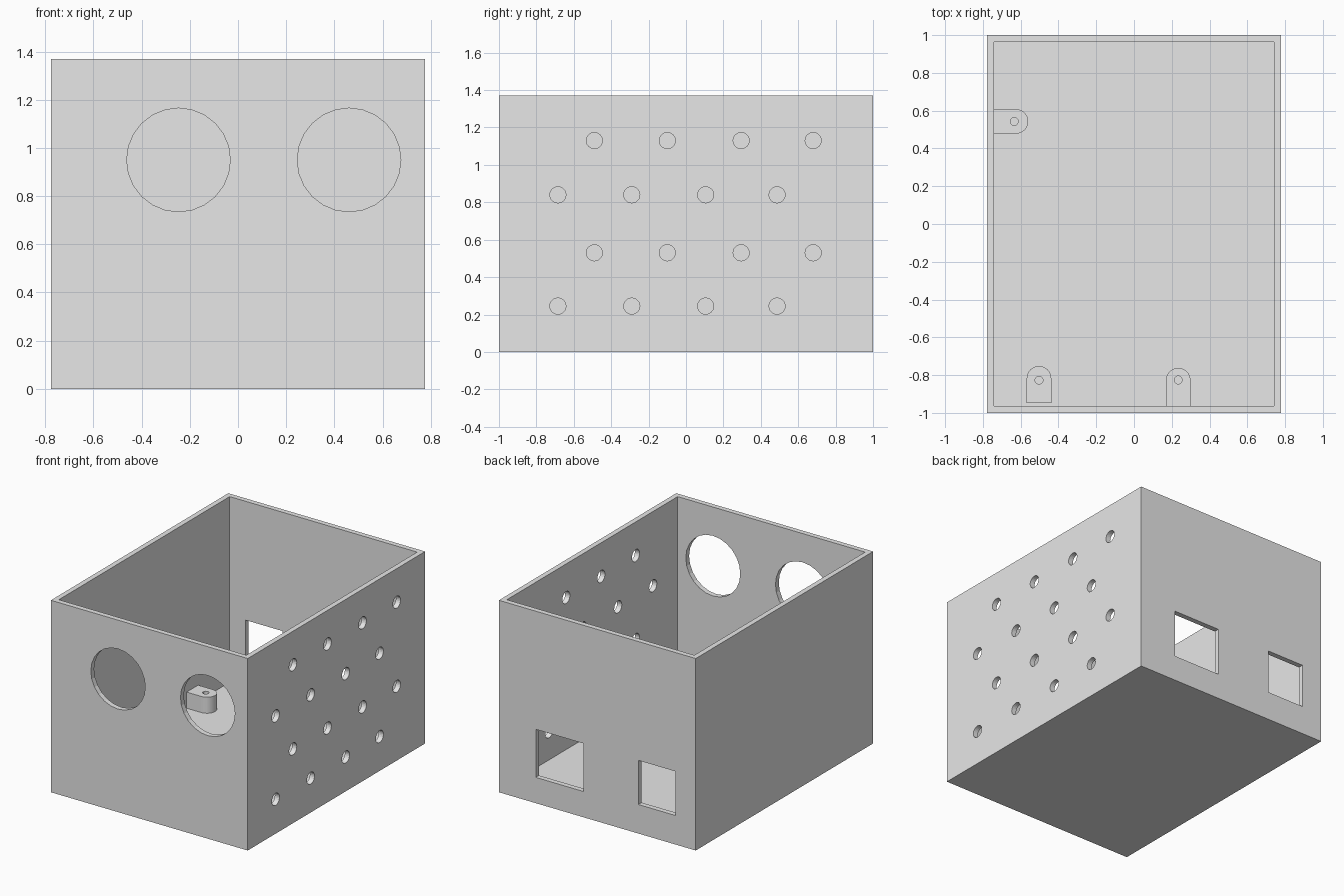
import bpy
import math
from mathutils import Vector

cube = bpy.data.objects.get("Cube")
if cube:
    bpy.data.objects.remove(cube, do_unlink=True)

grey = bpy.data.materials.new("light_grey_plastic")
grey.use_nodes = True
grey.diffuse_color = (0.8, 0.8, 0.8, 1)
grey.node_tree.nodes["Principled BSDF"].inputs["Base Color"].default_value = (0.8, 0.8, 0.8, 1)

HALF_X, HALF_Y, HEIGHT = 0.777, 1.0, 1.37
WALL, FLOOR = 0.037, 0.045
TAB_TOP, TAB_RADIUS = 0.16, 0.065


def box(name, low, high):
    """Axis-aligned block between two corners."""
    low, high = Vector(low), Vector(high)
    bpy.ops.mesh.primitive_cube_add(size=1)
    obj = bpy.context.object
    obj.name = name
    for v in obj.data.vertices:
        v.co = (low + high) / 2 + v.co * (high - low)
    obj.data.materials.append(grey)
    return obj


def rod(name, centre, radius, length, axis="Z", sides=24):
    """Cylinder along one axis."""
    turn = {"X": (0, math.pi / 2, 0), "Y": (math.pi / 2, 0, 0), "Z": (0, 0, 0)}[axis]
    bpy.ops.mesh.primitive_cylinder_add(vertices=sides, radius=radius, depth=length,
                                        location=centre, rotation=turn)
    obj = bpy.context.object
    obj.name = name
    obj.data.materials.append(grey)
    return obj


def combine(target, tool, operation="DIFFERENCE"):
    """Apply a boolean and discard the tool."""
    tool.hide_render = True
    mod = target.modifiers.new(operation.title(), "BOOLEAN")
    mod.operation = operation
    mod.solver = "EXACT"
    mod.object = tool
    bpy.ops.object.select_all(action="DESELECT")
    bpy.context.view_layer.objects.active = target
    target.select_set(True)
    bpy.ops.object.modifier_apply(modifier=mod.name)
    bpy.data.objects.remove(tool, do_unlink=True)


# Open-topped case
case = box("case", (-HALF_X, -HALF_Y, 0), (HALF_X, HALF_Y, HEIGHT))
combine(case, box("cavity", (WALL - HALF_X, WALL - HALF_Y, FLOOR),
                  (HALF_X - WALL, HALF_Y - WALL, HEIGHT + 0.2)))

# Two large round openings in the front wall
for x in (-0.247, 0.461):
    combine(case, rod("front_opening", (x, -HALF_Y, 0.95), 0.215, 0.2, "Y"))

# Staggered vent holes in the right-hand wall
upper_row = (-0.49, -0.1, 0.295, 0.68)
lower_row = (-0.685, -0.29, 0.105, 0.487)
for z, row in ((1.13, upper_row), (0.84, lower_row), (0.53, upper_row), (0.245, lower_row)):
    for y in row:
        combine(case, rod("vent", (HALF_X, y, z), 0.043, 0.2, "X"))

# Two rectangular sockets in the back wall
for x0, x1, z0, z1 in ((0.11, 0.486, 0.184, 0.527), (-0.616, -0.324, 0.207, 0.522)):
    combine(case, box("socket", (x0, 0.9, z0), (x1, 1.1, z1)))


def mounting_tab(name, base, tip, hole):
    """Round-ended post running from base to tip, with a screw hole."""
    base, tip, hole = Vector(base), Vector(tip), Vector(hole)
    way = (tip - base).normalized()
    side = Vector((abs(way.y), abs(way.x))) * TAB_RADIUS
    end = tip - way * TAB_RADIUS
    corners = (base - side, base + side, end - side, end + side)
    xs, ys = [c.x for c in corners], [c.y for c in corners]
    tab = box(name, (min(xs), min(ys), FLOOR), (max(xs), max(ys), TAB_TOP))
    mid, tall = (FLOOR + TAB_TOP) / 2, TAB_TOP - FLOOR
    combine(tab, rod("round_end", (end.x, end.y, mid), TAB_RADIUS, tall, sides=32), "UNION")
    combine(tab, rod("screw_hole", (hole.x, hole.y, mid), 0.021, tall + 0.1, sides=20))


# Mounting tabs on the floor
mounting_tab("left_tab", (WALL - HALF_X, 0.543), (-0.56, 0.543), (-0.634, 0.543))
mounting_tab("front_tab_outer", (-0.503, -0.947), (-0.503, -0.752), (-0.503, -0.827))
mounting_tab("front_tab_inner", (0.234, WALL - HALF_Y), (0.234, -0.762), (0.234, -0.826))
